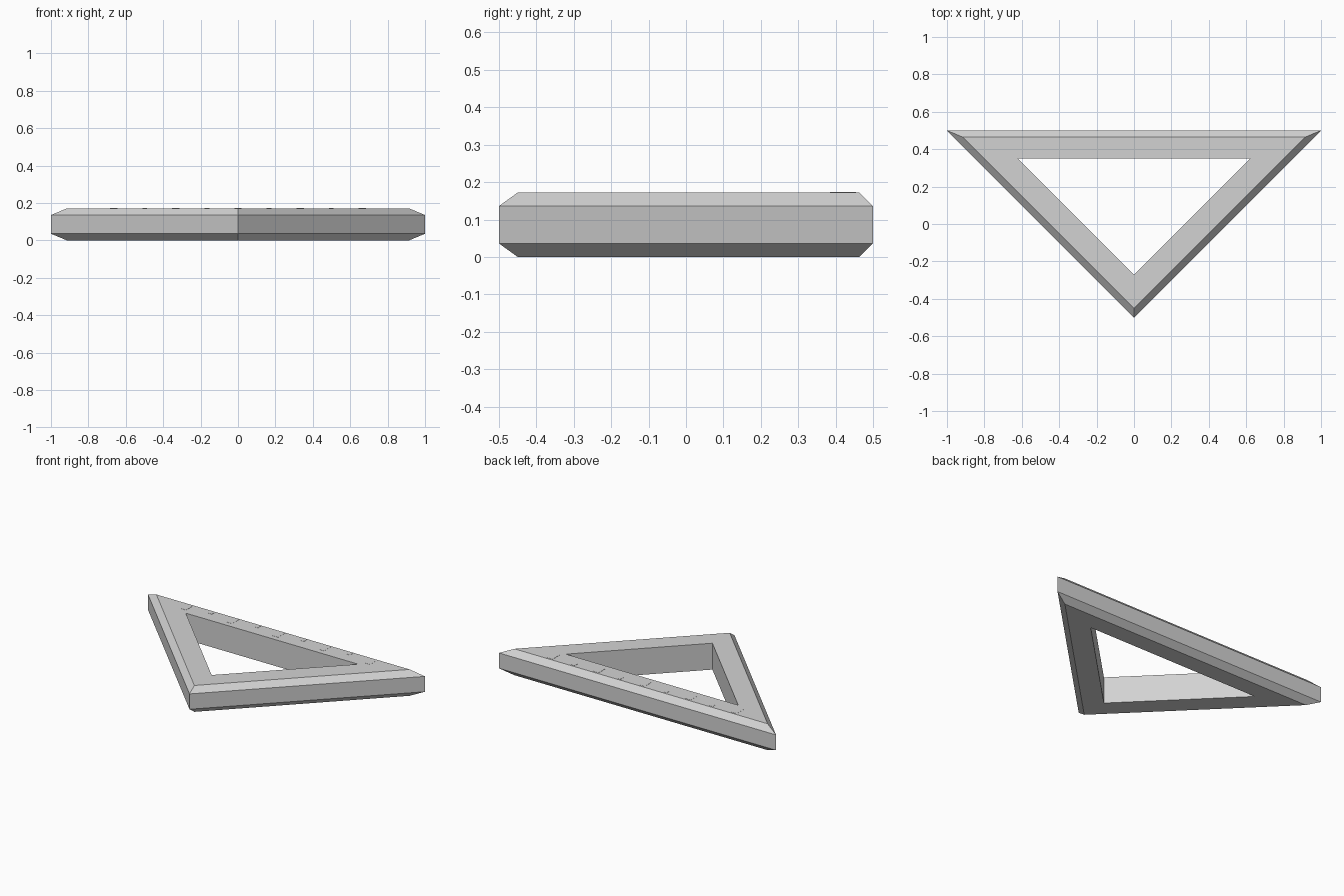
import bpy
import bmesh

if "Cube" in bpy.data.objects:
    bpy.data.objects.remove(bpy.data.objects["Cube"], do_unlink=True)

# One plain grey for the whole model
grey = bpy.data.materials.new("light grey")
grey.use_nodes = True
colour = (0.65, 0.65, 0.65, 1)
grey.diffuse_color = colour
grey.node_tree.nodes["Principled BSDF"].inputs["Base Color"].default_value = colour


def finish(bm, name):
    bmesh.ops.recalc_face_normals(bm, faces=bm.faces)
    mesh = bpy.data.meshes.new(name)
    bm.to_mesh(mesh)
    bm.free()
    mesh.materials.append(grey)
    obj = bpy.data.objects.new(name, mesh)
    bpy.context.collection.objects.link(obj)
    return obj


# Right-angled triangular frame: cross-section rings of (height, back y, apex y)
TOP = 0.172
EDGE = 0.036
section = [
    (0, 0.464, -0.45),
    (EDGE, 0.5, -0.5),
    (TOP - EDGE, 0.5, -0.5),
    (TOP, 0.464, -0.45),
    (TOP, 0.35, -0.272),
    (0, 0.35, -0.272),
]
bm = bmesh.new()
rings = []
for z, back, apex in section:
    half = back - apex
    corners = [(-half, back, z), (0, apex, z), (half, back, z)]
    rings.append([bm.verts.new(c) for c in corners])
for i, ring in enumerate(rings):
    following = rings[(i + 1) % len(rings)]
    for j in range(3):
        k = (j + 1) % 3
        bm.faces.new((ring[j], ring[k], following[k], following[j]))
finish(bm, "triangle_frame")


# Thin ruler marks along the long back side, alternating long and short
def ruler_mark(name, x, width, length):
    bm = bmesh.new()
    bmesh.ops.create_cube(bm, size=1)
    bmesh.ops.scale(bm, vec=(width, length, 0.002), verts=bm.verts)
    bmesh.ops.translate(bm, vec=(x, 0.455 - length / 2, TOP), verts=bm.verts)
    finish(bm, name)


for i in range(-4, 5):
    is_long = i % 2 == 0
    ruler_mark(
        f"{'long' if is_long else 'short'}_mark_{i + 5}",
        i * 0.166,
        0.04 if is_long else 0.025,
        0.07 if is_long else 0.03,
    )
